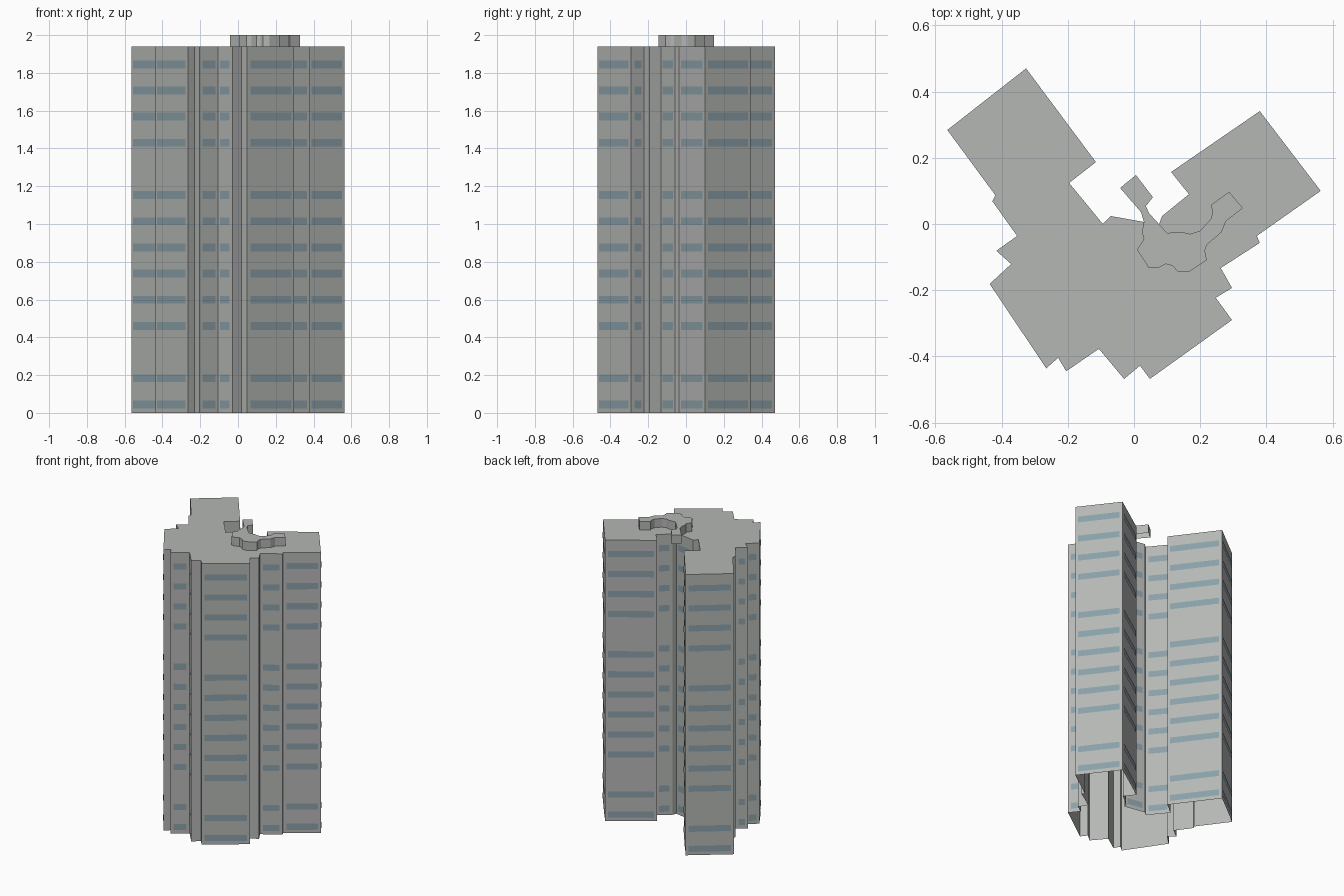
import bpy
import bmesh
from mathutils import Vector

WALL_TOP = 1.94
ROOF_TOP = 2.0

# Tower footprint, clockwise from the tip of the back right wing
FOOTPRINT = [
    (-.326, .47), (-.115, .187), (-.196, .124), (-.094, 0), (-.07, .024),
    (.075, -.002), (.085, .024), (.166, .09), (.112, .157), (.38, .341),
    (.564, .1), (.371, -.036), (.38, -.057), (.262, -.133), (.296, -.193),
    (.247, -.223), (.296, -.29), (.048, -.468), (.018, -.428), (-.03, -.468),
    (-.106, -.377), (-.205, -.445), (-.229, -.404), (-.265, -.436),
    (-.436, -.181), (-.371, -.121), (-.416, -.081), (-.353, -.036),
    (-.428, .069), (-.419, .087), (-.564, .284),
]

# Rooftop structure, clockwise from its back tip
ROOFTOP = [
    (.006, .148), (.057, .081), (.036, .054), (.045, .033), (.1, -.027),
    (.145, -.024), (.169, -.03), (.199, -.021), (.232, .015), (.238, .036),
    (.232, .057), (.287, .097), (.329, .048), (.278, .009), (.265, -.024),
    (.22, -.063), (.214, -.081), (.22, -.109), (.166, -.145), (.133, -.145),
    (.118, -.127), (.097, -.121), (.072, -.133), (.045, -.133), (.009, -.078),
    (.03, -.045), (.024, -.024), (.03, .006), (.021, .036), (-.042, .109),
]


def make_material(name, color):
    mat = bpy.data.materials.new(name)
    mat.use_nodes = True
    mat.diffuse_color = color
    shader = next(n for n in mat.node_tree.nodes if n.type == 'BSDF_PRINCIPLED')
    shader.inputs["Base Color"].default_value = color
    shader.inputs["Roughness"].default_value = 0.8
    return mat


def make_object(name, bm, mat):
    mesh = bpy.data.meshes.new(name)
    bm.to_mesh(mesh)
    bm.free()
    mesh.materials.append(mat)
    obj = bpy.data.objects.new(name, mesh)
    bpy.context.collection.objects.link(obj)
    return obj


def make_shell(name, outline, bottom, top, mat):
    """Walls and a flat roof over an outline, open underneath."""
    bm = bmesh.new()
    points = outline[::-1]
    low = [bm.verts.new((x, y, bottom)) for x, y in points]
    high = [bm.verts.new((x, y, top)) for x, y in points]
    for i in range(len(points)):
        j = (i + 1) % len(points)
        bm.faces.new((low[i], low[j], high[j], high[i]))
    bm.faces.new(high)
    return make_object(name, bm, mat)


def make_windows(name, outline, mat):
    """Thin window bands on every wall that is long enough."""
    margin, half_height, lift = 0.019, 0.021, 0.003
    shortest_wall = 0.075
    plain_floors = (2, 9)
    heights = [0.045 + 0.1385 * f for f in range(14) if f not in plain_floors]
    bm = bmesh.new()
    points = [Vector((x, y, 0)) for x, y in outline[::-1]]
    for a, b in zip(points, points[1:] + points[:1]):
        wall = b - a
        if wall.length < shortest_wall:
            continue
        along = wall.normalized()
        outward = Vector((along.y, -along.x, 0)) * lift
        start = a + along * margin + outward
        end = b - along * margin + outward
        for z in heights:
            low = Vector((0, 0, z - half_height))
            high = Vector((0, 0, z + half_height))
            corners = (start + low, end + low, end + high, start + high)
            bm.faces.new([bm.verts.new(c) for c in corners])
    return make_object(name, bm, mat)


cube = bpy.data.objects.get("Cube")
if cube:
    bpy.data.objects.remove(cube, do_unlink=True)

concrete = make_material("concrete grey", (.46, .475, .46, 1))
glass = make_material("window blue grey", (.255, .35, .39, 1))

# Tower, rooftop structure and window bands
make_shell("tower_walls", FOOTPRINT, 0, WALL_TOP, concrete)
make_shell("rooftop_structure", ROOFTOP, WALL_TOP, ROOF_TOP, concrete)
make_windows("window_bands", FOOTPRINT, glass)
